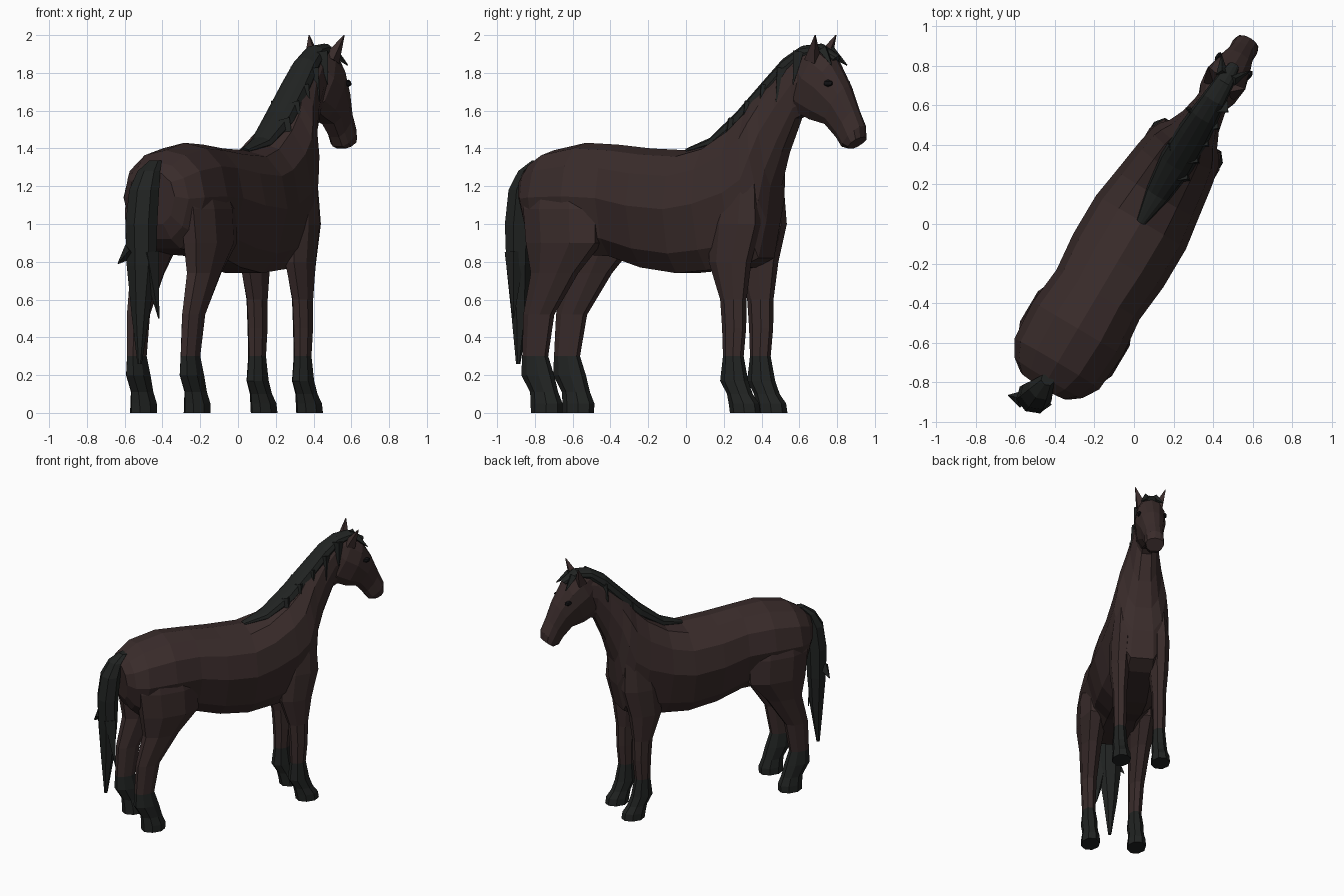
import bpy, bmesh, math
from mathutils import Vector, Matrix

# Horse is modelled along +X (left side = +Y), then turned to face its heading
PLACE = Matrix.Rotation(math.radians(59.3), 4, 'Z') @ Matrix.Translation((0, -0.026, 0))


def material(name, rgb):
    m = bpy.data.materials.new(name)
    m.diffuse_color = (*rgb, 1)
    return m


COAT = material("dark_brown_coat", (0.042, 0.025, 0.024))
HAIR = material("black_hair", (0.015, 0.017, 0.016))
EYE = material("eye_black", (0.006, 0.006, 0.007))


def finish(name, bm, mats, rule=None):
    bmesh.ops.recalc_face_normals(bm, faces=bm.faces)
    if rule:
        for f in bm.faces:
            f.material_index = rule(f.calc_center_median())
    bm.transform(PLACE)
    me = bpy.data.meshes.new(name)
    bm.to_mesh(me)
    bm.free()
    for m in mats:
        me.materials.append(m)
    ob = bpy.data.objects.new(name, me)
    bpy.context.collection.objects.link(ob)
    return ob


def loft(name, rings, mats, rule=None):
    bm = bmesh.new()
    vs = [[bm.verts.new(p) for p in r] for r in rings]
    n = len(vs[0])
    for a, b in zip(vs, vs[1:]):
        for i in range(n):
            bm.faces.new((a[i], a[(i + 1) % n], b[(i + 1) % n], b[i]))
    bm.faces.new(vs[0])
    bm.faces.new(vs[-1])
    return finish(name, bm, mats, rule)


# Half cross-section: (fraction from top to bottom, fraction of half width)
BARREL = [(0, 0), (.05, .5), (.21, .86), (.48, 1), (.84, .78), (1, .42)]


def slice_ring(ts, tz, bs, bz, hw):
    top, bot = Vector((ts, 0, tz)), Vector((bs, 0, bz))
    right = [top.lerp(bot, f) + Vector((0, -w * hw, 0)) for f, w in BARREL]
    left = [Vector((p.x, -p.y, p.z)) for p in reversed(right[1:])]
    return right + left


def oval_ring(z, s, hs, ht, t, n=8):
    return [Vector((s + hs * math.cos((i + .5) * math.tau / n),
                    t + ht * math.sin((i + .5) * math.tau / n), z)) for i in range(n)]


def lock(name, base, tip, width, mat):
    """Pointed tuft from base to tip."""
    base, tip = Vector(base), Vector(tip)
    d = tip - base
    rot = d.to_track_quat('Z', 'Y').to_matrix().to_4x4()
    bm = bmesh.new()
    bmesh.ops.create_cone(bm, segments=4, radius1=width, radius2=0.003, depth=d.length,
                          cap_ends=True, matrix=Matrix.Translation((base + tip) / 2) @ rot)
    return finish(name, bm, [mat])


# Torso and neck: top point, bottom point, half width
body = [(-.95, 1.28, -.92, 1.0, .14), (-.90, 1.33, -.88, .92, .20), (-.80, 1.39, -.82, .87, .25),
        (-.6, 1.43, -.6, .84, .265), (-.4, 1.42, -.4, .83, .245), (-.2, 1.40, -.2, .77, .265),
        (.03, 1.39, .02, .74, .265), (.18, 1.43, .2, .755, .24), (.33, 1.53, .40, .77, .215),
        (.42, 1.62, .51, .82, .195), (.46, 1.67, .555, 1.02, .175), (.52, 1.74, .57, 1.2, .14),
        (.61, 1.83, .63, 1.38, .105), (.71, 1.90, .71, 1.56, .085), (.80, 1.92, .80, 1.60, .075)]
loft("body_and_neck", [slice_ring(*r) for r in body], [COAT])

# Head
head = [(.76, 1.93, .68, 1.73, .06), (.86, 1.93, .70, 1.60, .10), (.94, 1.87, .80, 1.555, .11),
        (1.02, 1.73, .89, 1.53, .088), (1.07, 1.61, .955, 1.46, .068),
        (1.11, 1.52, .99, 1.41, .07), (1.11, 1.46, 1.03, 1.40, .066)]
loft("head", [slice_ring(*r) for r in head], [COAT])

# Legs: height, position along body, half length, half width, sideways distance
hind = [(1.28, -.66, .19, .07, .15), (1.08, -.64, .24, .10, .172), (.90, -.63, .23, .10, .178),
        (.74, -.69, .14, .075, .175), (.52, -.79, .09, .055, .17), (.30, -.815, .075, .047, .165),
        (.20, -.80, .095, .058, .165), (.11, -.76, .08, .055, .165), (.05, -.745, .09, .066, .165),
        (0, -.745, .088, .068, .165)]
fore = [(1.28, .42, .11, .05, .13), (1.0, .40, .15, .077, .135), (.80, .37, .125, .07, .14),
        (.60, .39, .075, .052, .14), (.45, .395, .068, .05, .14), (.30, .39, .058, .045, .14),
        (.17, .395, .08, .054, .14), (.10, .43, .072, .056, .14), (.05, .455, .085, .066, .14),
        (0, .463, .085, .068, .14)]
for side, word in ((1, "left"), (-1, "right")):
    for name, rows in (("hind_leg", hind), ("front_leg", fore)):
        loft(f"{word}_{name}", [oval_ring(z, s, a, b, side * t) for z, s, a, b, t in rows],
             [COAT, HAIR], lambda c: int(c.z < .30))
    # Ears
    lock(word + "_ear", (.83, side * .058, 1.87), (.875, side * .108, 2.0), .046, COAT)
    # Eyes
    bm = bmesh.new()
    bmesh.ops.create_icosphere(bm, subdivisions=1, radius=1, matrix=Matrix.Translation(
        (.945, side * .092, 1.745)) @ Matrix.Diagonal((.03, .014, .02, 1)))
    finish(word + "_eye", bm, [EYE])

# Mane draped over the crest, ending in the forelock
mane = [(.02, 1.40, .04, 1.37, .025), (.18, 1.46, .21, 1.38, .065), (.35, 1.60, .42, 1.49, .09),
        (.52, 1.77, .59, 1.66, .085), (.63, 1.88, .68, 1.76, .075), (.74, 1.945, .76, 1.85, .062),
        (.85, 1.955, .85, 1.88, .05), (.96, 1.89, .92, 1.85, .03)]
loft("mane", [slice_ring(*r) for r in mane], [HAIR])

# Hanging locks of the mane, longer on the right side
for i in range(5):
    s, z = .34 + .1 * i, 1.55 + .09 * i
    lock(f"mane_lock_right_{i}", (s, -.055, z), (s - .01, -.125 + .008 * i, z - .17), .04, HAIR)
    if i % 2:
        lock(f"mane_lock_left_{i}", (s, .05, z), (s, .10, z - .12), .035, HAIR)
for side in (1, -1):
    lock(f"forelock_{'left' if side > 0 else 'right'}", (.88, side * .03, 1.92),
         (.96, side * .08, 1.84), .03, HAIR)

# Tail with loose tips
tail = [(1.335, -.90, .03, .035, 0), (1.28, -.96, .05, .065, .005), (1.18, -1.0, .07, .085, .01),
        (1.0, -1.02, .075, .09, .015), (.78, -1.02, .065, .085, .015), (.52, -1.02, .045, .05, .02),
        (.26, -1.03, .012, .012, .02)]
loft("tail", [oval_ring(*r, n=7) for r in tail], [HAIR])
lock("tail_tip_right", (-1.02, -.03, .85), (-1.0, -.08, .5), .055, HAIR)
lock("tail_tip_left", (-1.05, .06, .86), (-1.07, .13, .79), .045, HAIR)
